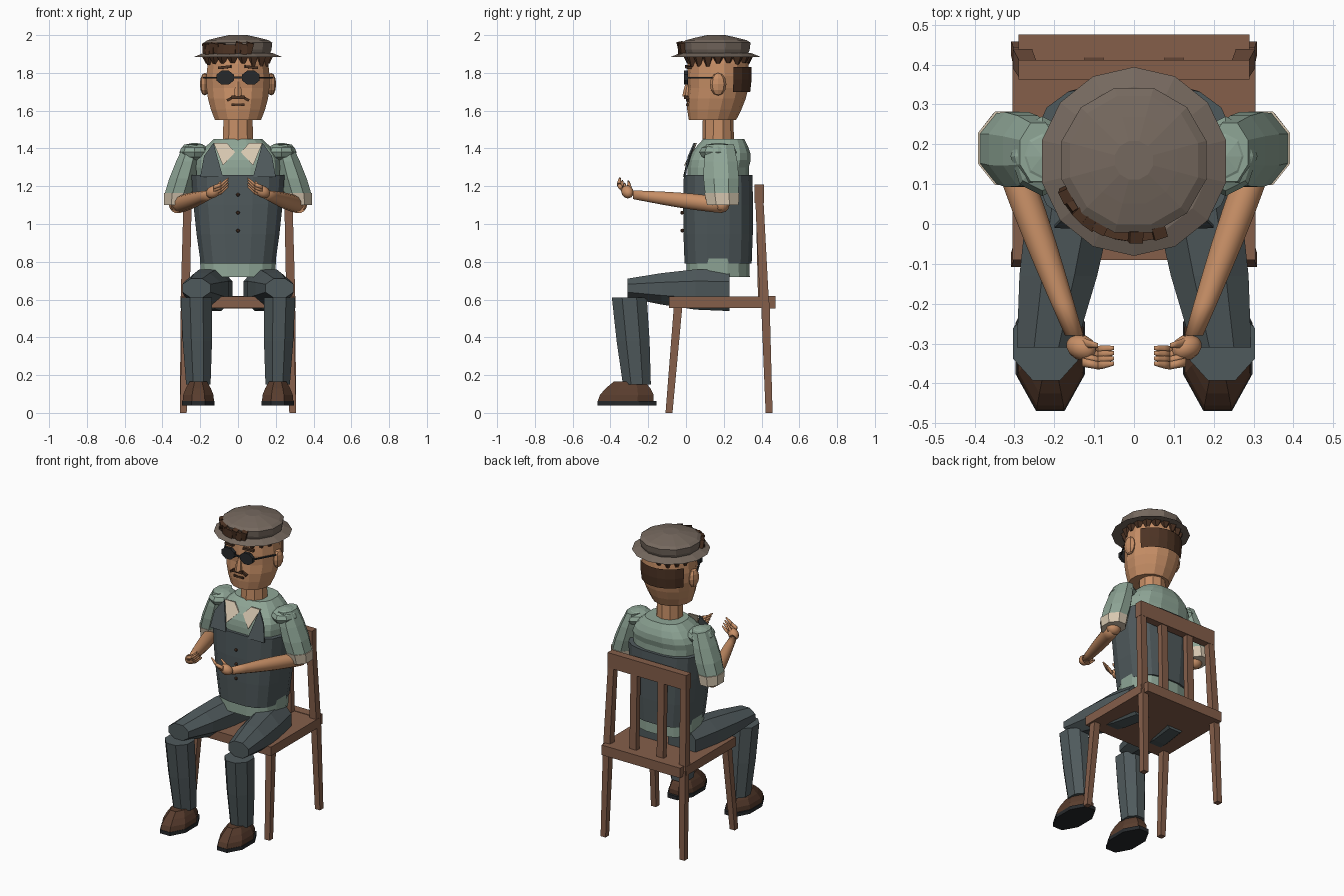
import bpy
import bmesh
import random
from math import sin, cos, pi, copysign
from mathutils import Vector, Matrix, Euler

if "Cube" in bpy.data.objects:
    bpy.data.objects.remove(bpy.data.objects["Cube"])
random.seed(4)


def material(name, *display_rgb):
    linear = [((c + 0.055) / 1.055) ** 2.4 for c in display_rgb] + [1]
    mat = bpy.data.materials.new(name)
    mat.use_nodes = True
    mat.diffuse_color = linear
    mat.node_tree.nodes["Principled BSDF"].inputs["Base Color"].default_value = linear
    return mat


skin = material("skin", .78, .56, .4)
sage = material("sage shirt", .56, .65, .59)
slate = material("dark slate cloth", .31, .35, .36)
wood = material("wood", .52, .37, .29)
taupe = material("taupe hat", .46, .41, .37)
brown = material("brown hair", .3, .2, .14)
leather = material("shoe leather", .35, .24, .18)
black = material("black", .15, .16, .17)
cream = material("cream trim", .84, .78, .69)


def finish(name, bm, mat, smooth=False):
    bmesh.ops.recalc_face_normals(bm, faces=bm.faces)
    mesh = bpy.data.meshes.new(name)
    bm.to_mesh(mesh)
    bm.free()
    mesh.materials.append(mat)
    for polygon in mesh.polygons:
        polygon.use_smooth = smooth
    part = bpy.data.objects.new(name, mesh)
    bpy.context.collection.objects.link(part)
    return part


def pair(part):
    """Repeat a left part on the right."""
    part.modifiers.new("both sides", "MIRROR")
    return part


def as_pair(radius):
    return Vector(radius if isinstance(radius, tuple) else (radius, radius))


def tube(name, mat, start, end, start_radius, end_radius, sides=8, axis="z",
         steps=1, bulge=0, power=1, smooth=False, keep=None):
    """Tapered, optionally bulging prism; rings lie across the axis."""
    bm = bmesh.new()
    rings = []
    for step in range(steps + 1):
        t = step / steps
        centre = Vector(start).lerp(Vector(end), t)
        radius = as_pair(start_radius).lerp(as_pair(end_radius), t) * (1 + bulge * sin(pi * t))
        ring = []
        for i in range(sides):
            angle = 2 * pi * (i + 0.5) / sides
            u, v = (r * copysign(abs(f(angle)) ** power, f(angle)) for r, f in zip(radius, (cos, sin)))
            offset = {"x": (0, u, v), "y": (u, 0, v), "z": (u, v, 0)}[axis]
            ring.append(bm.verts.new(centre + Vector(offset)))
        rings.append(ring)
    for low, high in zip(rings, rings[1:]):
        for i in range(sides):
            bm.faces.new((low[i - 1], low[i], high[i], high[i - 1]))
    bm.faces.new(rings[0])
    bm.faces.new(rings[-1])
    if keep:
        unwanted = [face for face in bm.faces if not keep(face.calc_center_median())]
        bmesh.ops.delete(bm, geom=unwanted, context="FACES")
    return finish(name, bm, mat, smooth)


def placement(location, size, turn):
    return Matrix.LocRotScale(Vector(location), Euler(turn), Vector(size))


def box(name, mat, location, size, turn=(0, 0, 0)):
    bm = bmesh.new()
    bmesh.ops.create_cube(bm, size=1, matrix=placement(location, size, turn))
    return finish(name, bm, mat)


def ball(name, mat, location, size, turn=(0, 0, 0), sides=8, smooth=False):
    bm = bmesh.new()
    bmesh.ops.create_uvsphere(bm, u_segments=sides, v_segments=6, radius=1,
                              matrix=placement(location, size, turn))
    return finish(name, bm, mat, smooth)


def flap(name, mat, *outline):
    """Thin plate given by its front outline."""
    bm = bmesh.new()
    front = bm.faces.new([bm.verts.new(point) for point in outline])
    extruded = bmesh.ops.extrude_face_region(bm, geom=[front])["geom"]
    back = [item for item in extruded if isinstance(item, bmesh.types.BMVert)]
    bmesh.ops.translate(bm, vec=(0, .008, 0), verts=back)
    return finish(name, bm, mat)


middle = .17  # depth of the body's centre line


def centre(height):
    return (0, middle, height)


# Chair
seat_height = .585
box("chair_seat", wood, (0, middle, seat_height), (.61, .52, .06))
box("chair_back_apron", wood, (0, .445, seat_height), (.58, .06, .066))
box("chair_top_rail", wood, (0, .387, 1.16), (.58, .05, .1))
pair(tube("front_chair_legs", wood, (.29, -.09, 0), (.27, -.04, seat_height), .026, .032, sides=4))
pair(tube("back_chair_legs", wood, (.29, .44, 0), (.28, .42, seat_height), .026, .032, sides=4))
pair(tube("chair_posts", wood, (.28, .415, seat_height), (.265, .385, 1.2), .034, .03, sides=4))
pair(tube("chair_slats", wood, (.1, .4, seat_height), (.1, .387, 1.16), (.034, .026), (.034, .026), sides=4))

# Torso
chest = (.225, .165)
tube("shirt_body", sage, centre(.72), centre(1.3), (.2, .17), chest, sides=16, power=.75)
tube("shirt_yoke", sage, centre(1.3), (0, .2, 1.45), chest, (.13, .11),
     sides=16, power=.75, steps=4, bulge=.15)
tube("vest", slate, centre(.79), centre(1.26), (.2, .18), (.25, .184),
     sides=16, power=.7, steps=3, bulge=.03)
for row in range(3):
    ball("vest_button", brown, (0, -.02, .965 + row * .095), (.01, .01, .01))
pair(flap("collar_flaps", cream, (.015, .03, 1.38), (.06, .05, 1.43), (.13, .05, 1.43), (.08, -.01, 1.31)))
pair(flap("vest_lapels", slate, (.08, -.015, 1.25), (.2, -.01, 1.25), (.18, .01, 1.36), (.13, .04, 1.43)))

# Legs and shoes
hip, knee = (.13, .23, .65), (.22, -.31, .66)
pair(tube("thighs", slate, hip, knee, (.11, .12), (.08, .055), axis="y", steps=3, bulge=.2))
pair(tube("shins", slate, (.21, -.26, .15), (.22, -.3, .61), (.07, .08), (.09, .1), steps=2, bulge=.05))
pair(tube("shoes", leather, (.21, -.32, .06), (.21, -.3, .165), (.09, .16), (.05, .09), steps=3, bulge=.15))
pair(tube("soles", black, (.21, -.312, .04), (.21, -.312, .064), (.094, .17), (.094, .17)))

# Sleeves and arms
elbow, wrist = (.32, .19, 1.1), (.15, -.28, 1.155)
pair(ball("shoulders", sage, (.23, middle, 1.38), (.08, .1, .05)))
pair(tube("sleeves", sage, (.24, .18, 1.42), (.32, .19, 1.15), (.05, .08), (.077, .095), steps=3, bulge=.15))
pair(tube("cuffs", cream, (.326, .195, 1.1), (.318, .19, 1.165), (.07, .09), (.08, .1)))
pair(ball("elbows", skin, elbow, (.046, .04, .04), sides=12, smooth=True))
pair(tube("forearms", skin, elbow, wrist, .044, .024, sides=12, axis="y", steps=6, bulge=.2, smooth=True))

# Hands
pair(ball("palms", skin, (.132, -.31, 1.17), (.042, .032, .032), (0, .5, .4), sides=12, smooth=True))
for finger in range(4):
    root = Vector((.13, -.308, 1.152)) + finger * Vector((0, -.013, .014))
    knuckle = root + Vector((-.04, -.008, .014))
    tip = root + Vector((-.08, -.003, .048))
    pair(tube("finger_bases", skin, root, knuckle, .012, .011, axis="x", smooth=True))
    pair(tube("finger_tips", skin, knuckle, tip, .011, .005, axis="x", steps=3, bulge=.2, smooth=True))
pair(tube("thumbs", skin, (.145, -.295, 1.165), (.09, -.305, 1.225), .014, .006,
          axis="x", steps=3, bulge=.2, smooth=True))

# Head
cheek = (.17, .16)
tube("neck", skin, centre(1.4), centre(1.6), .085, .08, sides=10)
tube("jaw", skin, (0, .14, 1.55), centre(1.72), .125, cheek, sides=14, steps=3, bulge=.06)
tube("skull", skin, centre(1.72), centre(1.91), cheek, .15, sides=14, steps=3, bulge=.06)
tube("nose", skin, (0, .01, 1.675), (0, .02, 1.755), (.026, .03), (.011, .018), sides=6, steps=2, bulge=.1)
pair(ball("ears", skin, (.176, middle, 1.74), (.026, .044, .06)))
box("moustache", brown, (0, 0, 1.672), (.07, .02, .018))
pair(box("moustache_tips", brown, (.043, .008, 1.662), (.035, .018, .014), (0, .5, 0)))
box("mouth", brown, (0, .007, 1.632), (.07, .012, .012))
pair(box("eyebrows", brown, (.07, .012, 1.83), (.07, .02, .014), (0, .1, .25)))

# Glasses
lens_height = 1.775
pair(tube("lenses", black, (.068, -.01, lens_height), (.068, .01, lens_height),
          (.05, .04), (.05, .04), axis="y"))
box("glasses_bridge", black, (0, -.006, lens_height), (.06, .008, .01))
pair(box("glasses_temples", black, (.146, .075, lens_height), (.008, .15, .008), (0, 0, -.5)))

# Hat
brim_height, crown_height = 1.885, 1.96
crown = .188
tube("hat_brim", taupe, (0, .157, brim_height), (0, .157, 1.905), .237, crown, sides=14)
tube("hat_crown", taupe, (0, .16, brim_height), (0, .16, crown_height), crown - .02, crown,
     sides=12, steps=2, bulge=.03)
tube("hat_top", taupe, (0, .16, crown_height), (0, .16, 2), crown, .05, sides=12, steps=3, bulge=.2)

# Hair: nape band, pointed locks under the brim, tufts over the brim
tube("hair_nape", brown, centre(1.7), centre(1.83), .172, .18, sides=20, steps=2, bulge=.02,
     keep=lambda point: point.y > .26)
locks = 18
for lock in range(locks):
    angle = 2 * pi * lock / locks
    x, y = .158 * cos(angle), middle + .155 * sin(angle)
    point = brim_height - random.uniform(.03, .055)
    tube("hair_lock", brown, (x, y, point), (x, y, brim_height), .012, .032, sides=5)
for tuft in range(10):
    angle = pi * (1.15 + tuft / 20)
    lean = random.uniform(-.25, .25)
    box("hair_tuft", brown, (crown * cos(angle), .16 + crown * sin(angle), 1.925 + lean / 30),
        (.034, .03, random.uniform(.05, .065)), (lean, lean, angle + pi / 2))
